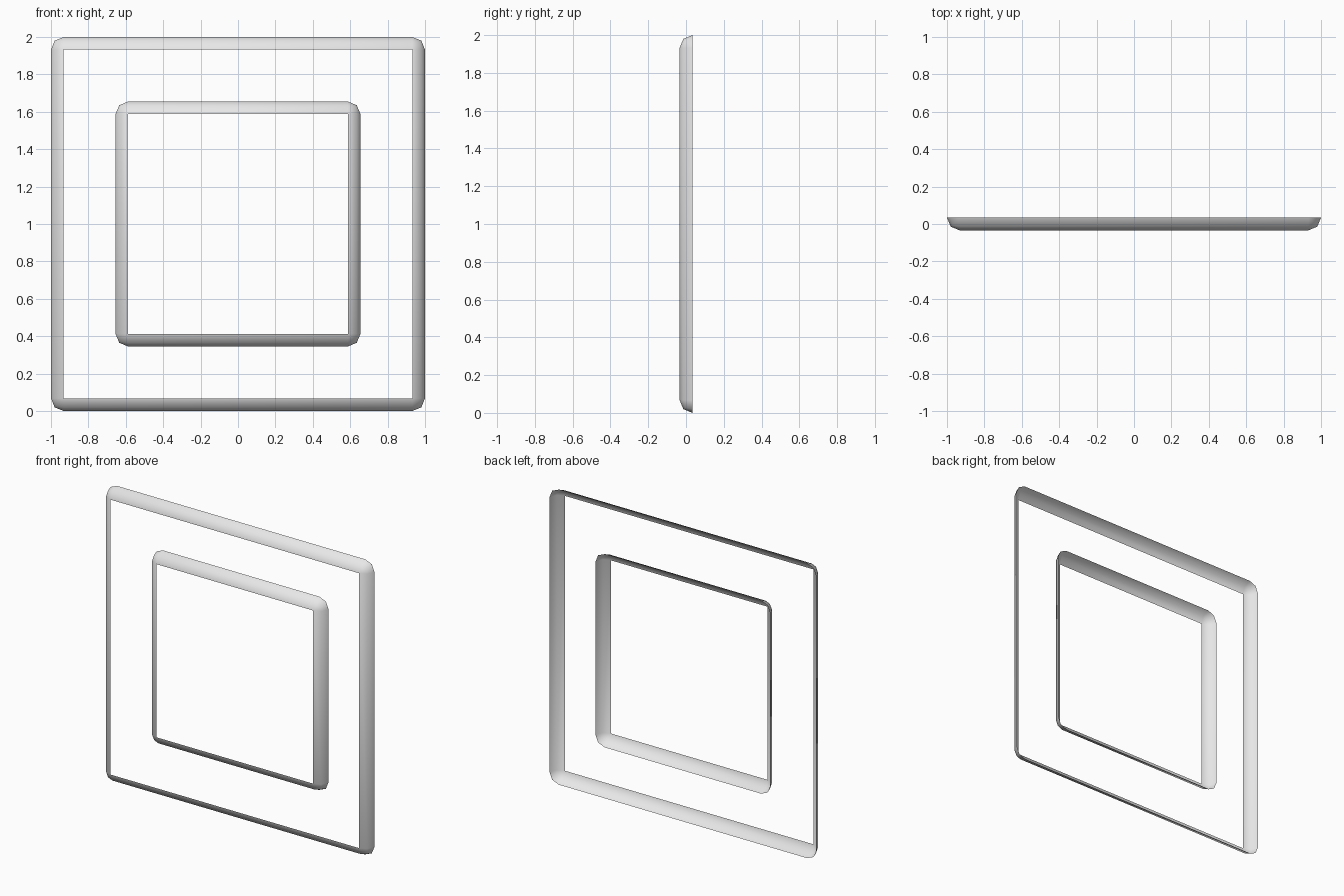
import bpy, bmesh
from mathutils import Matrix

if "Cube" in bpy.data.objects:
    bpy.data.objects.remove(bpy.data.objects["Cube"])

R = 0.068          # quarter-round radius, also the depth of each frame
FRONT, BACK = -R / 2, R / 2

grey = bpy.data.materials.new("light_grey")
grey.diffuse_color = (0.8, 0.8, 0.8, 1)
grey.use_nodes = True
grey.node_tree.nodes["Principled BSDF"].inputs["Base Color"].default_value = grey.diffuse_color


def trim_frame(name, size):
    """Open square frame of quarter-round moulding: the rounded front rim of a box."""
    bm = bmesh.new()
    bmesh.ops.create_cube(bm, size=1)
    depth = 0.5
    bmesh.ops.transform(
        bm, verts=bm.verts,
        matrix=Matrix.Translation((0, FRONT + depth / 2, 1))
        @ Matrix.Diagonal((size, depth, size, 1)))

    # round the front edges and the four edges running back
    edges = [e for e in bm.edges if min(v.co.y for v in e.verts) < 0]
    bmesh.ops.bevel(bm, geom=edges, offset=R, offset_type='OFFSET',
                    segments=2, profile=0.5, affect='EDGES')
    bm.normal_update()

    # drop the box sides, back and front panel, keeping the rounded rim only
    drop = [f for f in bm.faces
            if max(v.co.y for v in f.verts) > BACK + 0.01
            or max(v.co.y for v in f.verts) < FRONT + 0.001]
    bmesh.ops.delete(bm, geom=drop, context='FACES')

    for f in bm.faces:
        f.smooth = True
    mesh = bpy.data.meshes.new(name)
    bm.to_mesh(mesh)
    bm.free()
    mesh.materials.append(grey)
    obj = bpy.data.objects.new(name, mesh)
    bpy.context.collection.objects.link(obj)
    return obj


trim_frame("outer_frame", 2.0)
trim_frame("inner_frame", 1.31)
